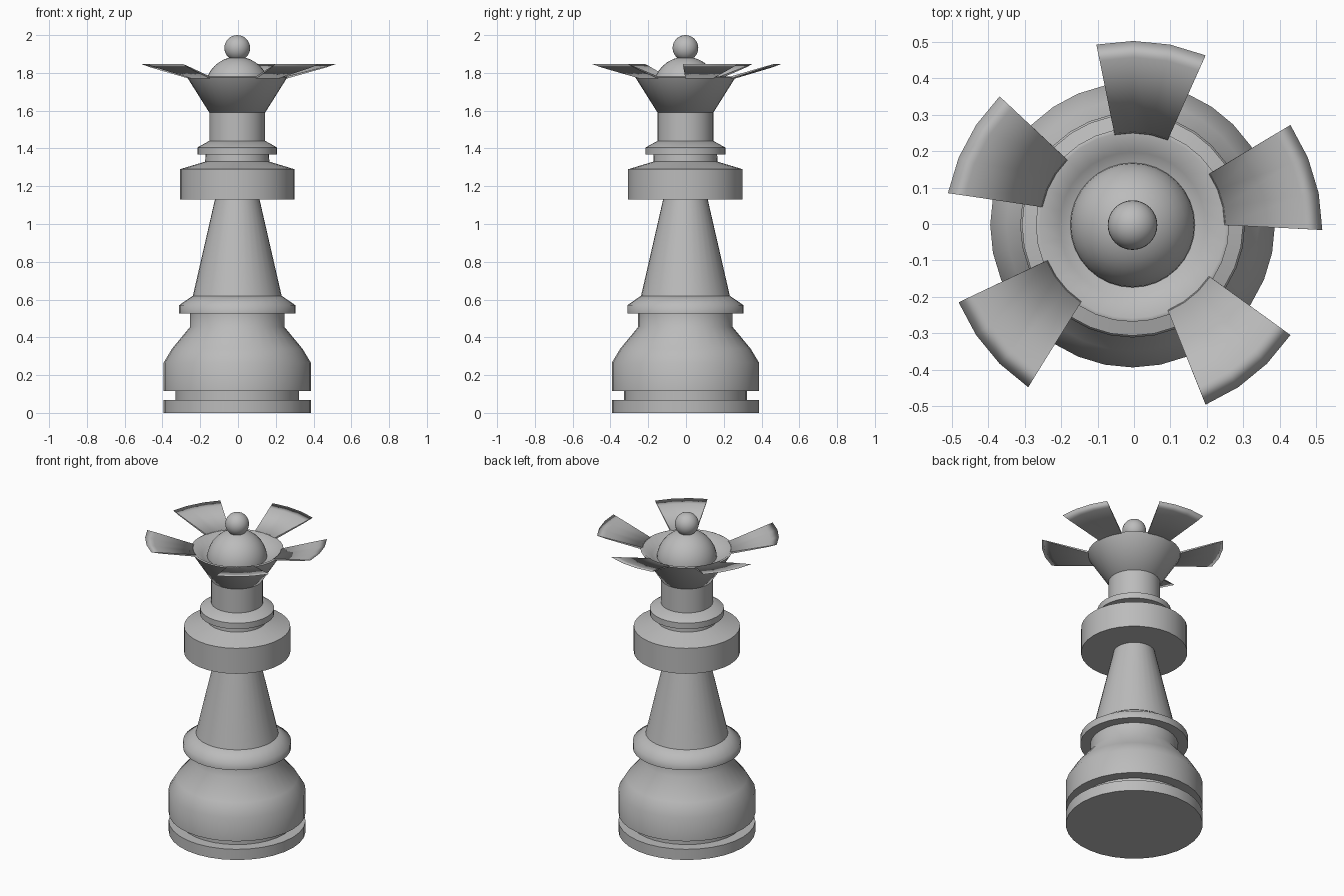
import bpy, bmesh, math

if "Cube" in bpy.data.objects:
    bpy.data.objects.remove(bpy.data.objects["Cube"], do_unlink=True)

CX, CY = -0.004, -0.003
SIDES = 32

grey = bpy.data.materials.new("plain grey")
grey.use_nodes = True
grey.diffuse_color = (0.5, 0.5, 0.5, 1)
grey.node_tree.nodes["Principled BSDF"].inputs["Base Color"].default_value = (0.5, 0.5, 0.5, 1)


def add_object(name, bm):
    bmesh.ops.recalc_face_normals(bm, faces=bm.faces)
    mesh = bpy.data.meshes.new(name)
    bm.to_mesh(mesh)
    bm.free()
    mesh.materials.append(grey)
    obj = bpy.data.objects.new(name, mesh)
    bpy.context.collection.objects.link(obj)
    obj.location = (CX, CY, 0)
    return obj


def smooth(obj, degrees):
    bpy.ops.object.select_all(action='DESELECT')
    obj.select_set(True)
    bpy.context.view_layer.objects.active = obj
    bpy.ops.object.shade_smooth_by_angle(angle=math.radians(degrees))


def lathe(name, profile):
    """Turn (radius, height) points around the z axis and cap both ends."""
    bm = bmesh.new()
    rings = []
    for r, z in profile:
        rings.append([bm.verts.new((r * math.cos(a), r * math.sin(a), z))
                      for a in (i * math.tau / SIDES for i in range(SIDES))])
    for low, high in zip(rings, rings[1:]):
        for i in range(SIDES):
            j = (i + 1) % SIDES
            bm.faces.new((low[i], low[j], high[j], high[i]))
    bm.faces.new(rings[0])
    bm.faces.new(rings[-1])
    smooth(add_object(name, bm), 60)


def ball(name, radius, z):
    bm = bmesh.new()
    bmesh.ops.create_uvsphere(bm, u_segments=SIDES, v_segments=16, radius=radius)
    bmesh.ops.translate(bm, verts=bm.verts, vec=(0, 0, z))
    smooth(add_object(name, bm), 60)


# Turned body
lathe("base", [(0.39, 0), (0.39, 0.067), (0.326, 0.067), (0.326, 0.117), (0.39, 0.117),
               (0.39, 0.265), (0.345, 0.34), (0.25, 0.455), (0.25, 0.53)])
lathe("lower_collar", [(0.308, 0.526), (0.308, 0.57), (0.235, 0.62)])
lathe("stem", [(0.235, 0.62), (0.118, 1.13)])
lathe("upper_collar", [(0.303, 1.13), (0.303, 1.29), (0.17, 1.33), (0.168, 1.37)])
lathe("neck_ring", [(0.211, 1.368), (0.211, 1.405), (0.148, 1.44)])
lathe("neck", [(0.148, 1.42), (0.148, 1.59)])
lathe("crown_bowl", [(0.148, 1.59), (0.265, 1.776), (0.255, 1.78), (0.2, 1.738), (0.15, 1.72)])
ball("crown_dome", 0.172, 1.714)
ball("finial", 0.068, 1.932)

# Flared crown petals: thin wedges whose top and underside meet at the tip.
# Each section point is (radius, height, share of the tip ring's offset).
SECTION = [(0.252, 1.779, 0), (0.47, 1.835, 0.8), (0.518, 1.846, 1),
           (0.47, 1.829, 0.8), (0.262, 1.77, 0)]
bm = bmesh.new()
for start in (0, 6, 12, 18, 26):
    slices = []
    for step in range(start, start + 4):
        a = step * math.tau / SIDES
        slices.append([bm.verts.new((r * math.cos(a) + 0.002 * t, r * math.sin(a) - 0.0135 * t, z))
                       for r, z, t in SECTION])
    for one, two in zip(slices, slices[1:]):
        for k in range(len(SECTION)):
            n = (k + 1) % len(SECTION)
            bm.faces.new((one[k], one[n], two[n], two[k])).smooth = True
    for end in (slices[0], slices[-1]):
        for edge in bm.faces.new(end).edges:
            edge.smooth = False
add_object("crown_petals", bm)
